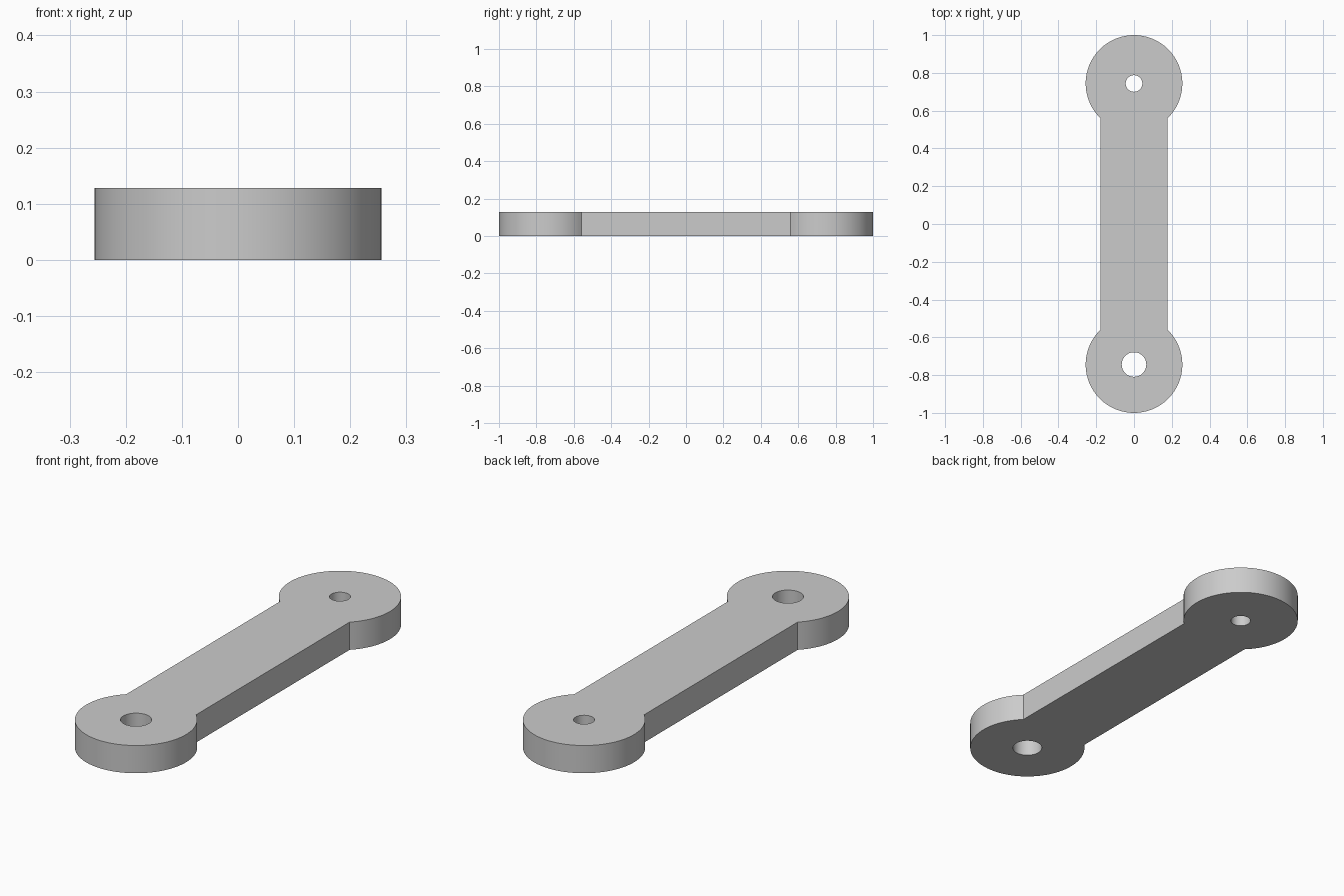
import bpy
import bmesh
from math import asin, cos, sin, pi

cube = bpy.data.objects.get("Cube")
if cube:
    bpy.data.objects.remove(cube)

HEIGHT = 0.128
END_RADIUS = 0.256
BAR_HALF_WIDTH = 0.178
END_Y = 1 - END_RADIUS
ARC_STEPS = 56
HOLE_STEPS = 48

# Plain grey material
grey = bpy.data.materials.new("grey")
grey.use_nodes = True
colour = (0.6, 0.6, 0.6, 1)
grey.diffuse_color = colour
grey.node_tree.nodes["Principled BSDF"].inputs["Base Color"].default_value = colour


def arc(cy, radius, start, sweep, count):
    """Points along an arc centred on x = 0."""
    return [(radius * cos(start + sweep * t), cy + radius * sin(start + sweep * t))
            for t in (i / count for i in range(count + 1))]


def add_loop(bm, points):
    verts = [bm.verts.new((x, y, 0)) for x, y in points]
    return [bm.edges.new((a, b)) for a, b in zip(verts, verts[1:] + verts[:1])]


# Outline: a round end at each side of a straight bar
neck = pi / 2 - asin(BAR_HALF_WIDTH / END_RADIUS)
sweep = pi + 2 * neck
# the neck angle is where each end circle meets the bar's side
neck = pi / 2 - neck
neck = pi / 2 - neck
outline = (arc(END_Y, END_RADIUS, -neck, sweep, ARC_STEPS)
           + arc(-END_Y, END_RADIUS, pi - neck, sweep, ARC_STEPS))

bm = bmesh.new()
edges = add_loop(bm, outline)

# Pin holes: small at the back, larger at the front
for cy, radius in ((END_Y, 0.044), (-END_Y, 0.065)):
    edges += add_loop(bm, arc(cy, radius, 0, 2 * pi, HOLE_STEPS)[:-1])

# Fill the profile and raise it to full thickness
bmesh.ops.triangle_fill(bm, use_beauty=True, edges=edges, normal=(0, 0, 1))
raised = bmesh.ops.extrude_face_region(bm, geom=bm.faces[:], use_keep_orig=True)
top = [g for g in raised["geom"] if isinstance(g, bmesh.types.BMVert)]
bmesh.ops.translate(bm, verts=top, vec=(0, 0, HEIGHT))
bmesh.ops.recalc_face_normals(bm, faces=bm.faces[:])

mesh = bpy.data.meshes.new("link_arm")
bm.to_mesh(mesh)
bm.free()
mesh.materials.append(grey)
link_arm = bpy.data.objects.new("link_arm", mesh)
bpy.context.collection.objects.link(link_arm)

# Smooth round walls, sharp rims and necks
bpy.ops.object.select_all(action="DESELECT")
link_arm.select_set(True)
bpy.context.view_layer.objects.active = link_arm
bpy.ops.object.shade_smooth_by_angle(angle=pi / 6)
